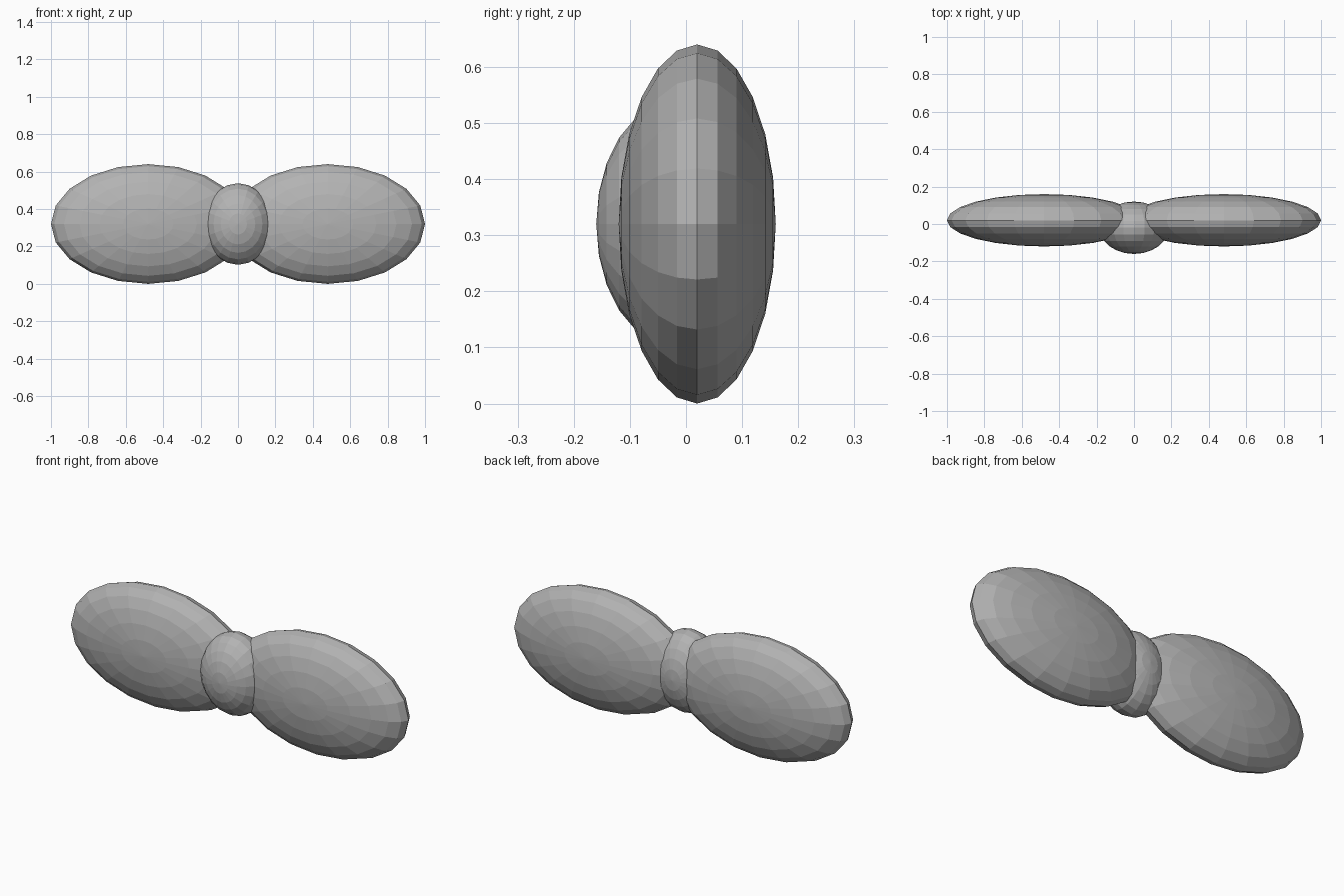
import bpy, math
from mathutils import Matrix

if "Cube" in bpy.data.objects:
    bpy.data.objects.remove(bpy.data.objects["Cube"])

# One plain grey fabric colour
grey = bpy.data.materials.new("grey_fabric")
grey.diffuse_color = (0.45, 0.45, 0.45, 1)
grey.use_nodes = True
grey.node_tree.nodes["Principled BSDF"].inputs["Base Color"].default_value = grey.diffuse_color


def ellipsoid(name, centre, radii):
    """Flat-shaded ellipsoid with its poles facing front and back."""
    bpy.ops.mesh.primitive_uv_sphere_add(segments=20, ring_count=12, radius=1)
    ob = bpy.context.object
    ob.name = name
    ob.data.transform(Matrix.Rotation(math.pi / 2, 4, 'X'))
    ob.data.transform(Matrix.Diagonal((*radii, 1)))
    ob.location = centre
    ob.data.materials.append(grey)
    return ob


# Two wide loops of the bow
for side, name in ((-1, "left_loop"), (1, "right_loop")):
    ellipsoid(name, (side * 0.48, 0.02, 0.32), (0.52, 0.14, 0.32))

# Centre knot, set slightly forward
ellipsoid("centre_knot", (0, -0.02, 0.32), (0.185, 0.14, 0.218))
